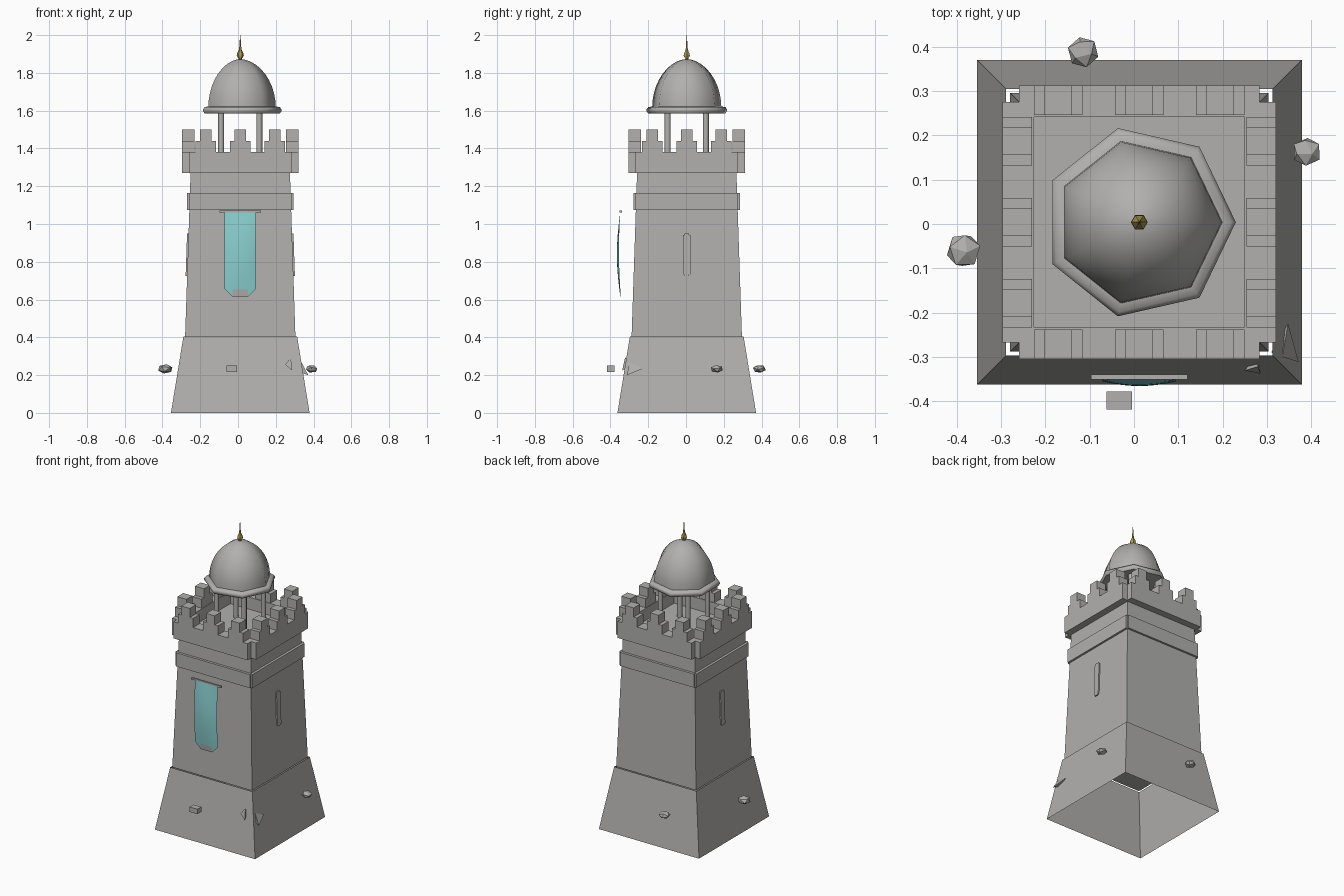
import bpy, bmesh, math
from mathutils import Vector, Matrix

cube = bpy.data.objects.get("Cube")
if cube:
    bpy.data.objects.remove(cube, do_unlink=True)

CX, CY = 0.012, 0.004


def material(name, rgb):
    m = bpy.data.materials.new(name)
    m.use_nodes = True
    col = (*rgb, 1)
    m.diffuse_color = col
    m.node_tree.nodes["Principled BSDF"].inputs["Base Color"].default_value = col
    return m


STONE = material("stone grey", (0.44, 0.435, 0.425))
TEAL = material("banner teal", (0.26, 0.63, 0.63))
GOLD = material("old gold", (0.42, 0.31, 0.09))


def finish(name, bm, *mats, smooth=None, offset=True):
    if offset:
        bmesh.ops.translate(bm, verts=bm.verts, vec=(CX, CY, 0))
    me = bpy.data.meshes.new(name)
    bm.to_mesh(me)
    bm.free()
    ob = bpy.data.objects.new(name, me)
    bpy.context.collection.objects.link(ob)
    for m in mats:
        me.materials.append(m)
    if smooth:
        bpy.ops.object.select_all(action='DESELECT')
        ob.select_set(True)
        bpy.context.view_layer.objects.active = ob
        bpy.ops.object.shade_smooth_by_angle(angle=math.radians(smooth))
    return ob


def add_box(bm, x0, x1, y0, y1, z0, z1, turn=0):
    mat = (Matrix.Rotation(turn, 4, 'Z')
           @ Matrix.Translation(((x0 + x1) / 2, (y0 + y1) / 2, (z0 + z1) / 2))
           @ Matrix.Diagonal((x1 - x0, y1 - y0, z1 - z0, 1)))
    bmesh.ops.create_cube(bm, size=1, matrix=mat)


def lathe(bm, profile, sides, x=0, y=0):
    """Revolve (radius, height) points; end rings are capped."""
    rings = []
    for r, z in profile:
        rings.append([bm.verts.new((x + r * math.cos(a), y + r * math.sin(a), z))
                      for a in (math.tau * i / sides for i in range(sides))])
    for low, high in zip(rings, rings[1:]):
        for i in range(sides):
            j = (i + 1) % sides
            bm.faces.new((low[i], low[j], high[j], high[i]))
    bm.faces.new(rings[0][::-1])
    bm.faces.new(rings[-1])


def frustum(name, half0, half1, z0, z1, capped):
    bm = bmesh.new()
    add_box(bm, -1, 1, -1, 1, z0, z1)
    for v in bm.verts:
        half = half0 if v.co.z < (z0 + z1) / 2 else half1
        v.co.x *= half
        v.co.y *= half
    if not capped:
        ends = [f for f in bm.faces if abs(f.normal.z) > 0.9]
        bmesh.ops.delete(bm, geom=ends, context='FACES_ONLY')
    finish(name, bm, STONE)


# Tower body: open flared plinth and tapered shaft
frustum("plinth", 0.367, 0.301, 0, 0.405, False)
frustum("shaft", 0.292, 0.262, 0.405, 1.30, True)

# Band and parapet, one slab per side with open corners
QUARTERS = [i * math.pi / 2 for i in range(4)]
bm = bmesh.new()
for q in QUARTERS:
    add_box(bm, -0.272, 0.272, -0.283, -0.24, 1.075, 1.165, q)
finish("band", bm, STONE)

bm = bmesh.new()
for q in QUARTERS:
    add_box(bm, -0.272, 0.272, -0.309, -0.238, 1.27, 1.38, q)
finish("parapet", bm, STONE)

# Stepped merlons, three per side
bm = bmesh.new()
for q in QUARTERS:
    for x in (-0.183, 0, 0.183):
        add_box(bm, x - 0.055, x + 0.055, -0.309, -0.242, 1.38, 1.44, q)
        add_box(bm, x - 0.031, x + 0.031, -0.309, -0.242, 1.44, 1.50, q)
finish("merlons", bm, STONE)

# Narrow window plates on both flanks, leaning with the wall
for side, label in ((1, "left"), (-1, "right")):
    bm = bmesh.new()
    add_box(bm, -0.006, 0.006, -0.02, 0.02, 0.725, 0.95)
    edges = [e for e in bm.edges
             if abs(e.verts[0].co.x - e.verts[1].co.x) > 0.005]
    bmesh.ops.bevel(bm, geom=edges, offset=0.007, segments=2, affect='EDGES')
    for v in bm.verts:
        wall = 0.292 - (v.co.z - 0.405) * 0.0335
        v.co.x += side * (wall + 0.002)
    finish(label + "_slit", bm, STONE)

# Lantern columns
bm = bmesh.new()
for x in (-0.101, 0.101):
    for y in (-0.101, 0.101):
        lathe(bm, [(0.016, 1.29), (0.016, 1.60)], 8, x, y)
finish("columns", bm, STONE, smooth=50)

# Seven-sided eave and dome
bm = bmesh.new()
lathe(bm, [(0.19, 1.585), (0.21, 1.586), (0.218, 1.598), (0.218, 1.608),
           (0.208, 1.62), (0.18, 1.622)], 7)
finish("eave", bm, STONE, smooth=50)

bm = bmesh.new()
steps = 10
arc = [math.pi / 2 * i / steps for i in range(steps)]
lathe(bm, [(0.188 * math.cos(a) ** 1.08, 1.615 + 0.258 * math.sin(a)) for a in arc]
      + [(0.004, 1.873)], 7)
finish("dome", bm, STONE, smooth=60)

# Finial
bm = bmesh.new()
lathe(bm, [(0.011, 1.862), (0.009, 1.876), (0.019, 1.89), (0.017, 1.902),
           (0.007, 1.922), (0.005, 1.94), (0.001, 2.0)], 6)
finish("finial", bm, GOLD, smooth=40)

# Billowing banner with a clipped foot and a grey tip
bm = bmesh.new()
cols, rows = 8, 12
top, foot, half = 1.063, 0.615, 0.083
grid = []
for r in range(rows + 1):
    t = r / rows
    line = []
    for c in range(cols + 1):
        u = 2 * c / cols - 1
        low = foot + 0.042 * max(0, (abs(u) - 0.5) / 0.5)
        z = top + (low - top) * t
        y = -0.352 - 0.018 * math.sin(math.pi * t) * (1 - 0.6 * u * u)
        line.append(bm.verts.new((u * half, y, z)))
    grid.append(line)
for r in range(rows):
    for c in range(cols):
        f = bm.faces.new((grid[r][c], grid[r + 1][c], grid[r + 1][c + 1], grid[r][c + 1]))
        tip = r == rows - 1 and abs(c - (cols - 1) / 2) < 2
        f.material_index = 1 if tip else 0
finish("banner", bm, TEAL, STONE, smooth=60)

bm = bmesh.new()
add_box(bm, -0.109, 0.109, -0.355, -0.344, 1.06, 1.071)
finish("banner_rod", bm, STONE)

# Loose stones around the plinth
STONES = [("right_stone", -0.385, -0.06, 0.041, 0.4),
          ("back_stone", -0.115, 0.388, 0.036, 1.1),
          ("left_stone", 0.39, 0.163, 0.034, 0.8)]
for name, x, y, r, spin in STONES:
    bm = bmesh.new()
    mat = (Matrix.Translation((x, y, 0.233)) @ Matrix.Diagonal((1, 1, 0.62, 1))
           @ Matrix.Rotation(spin, 4, Vector((0.4, 0.5, 1)).normalized()))
    bmesh.ops.create_icosphere(bm, subdivisions=1, radius=r, matrix=mat)
    finish(name, bm, STONE, offset=False)

bm = bmesh.new()
add_box(bm, -0.062, -0.004, -0.419, -0.378, 0.217, 0.25)
finish("front_stone", bm, STONE, offset=False)

# Sharp shards poking from the corner
SHARDS = {
    "side_shard": [(0.348, -0.225, 0.235), (0.335, -0.30, 0.27),
                   (0.372, -0.312, 0.20), (0.31, -0.29, 0.22)],
    "front_shard": [(0.25, -0.331, 0.255), (0.28, -0.322, 0.295),
                    (0.286, -0.338, 0.225), (0.28, -0.29, 0.25)],
}
for name, pts in SHARDS.items():
    bm = bmesh.new()
    for p in pts:
        bm.verts.new(p)
    bmesh.ops.convex_hull(bm, input=bm.verts)
    finish(name, bm, STONE, offset=False)
